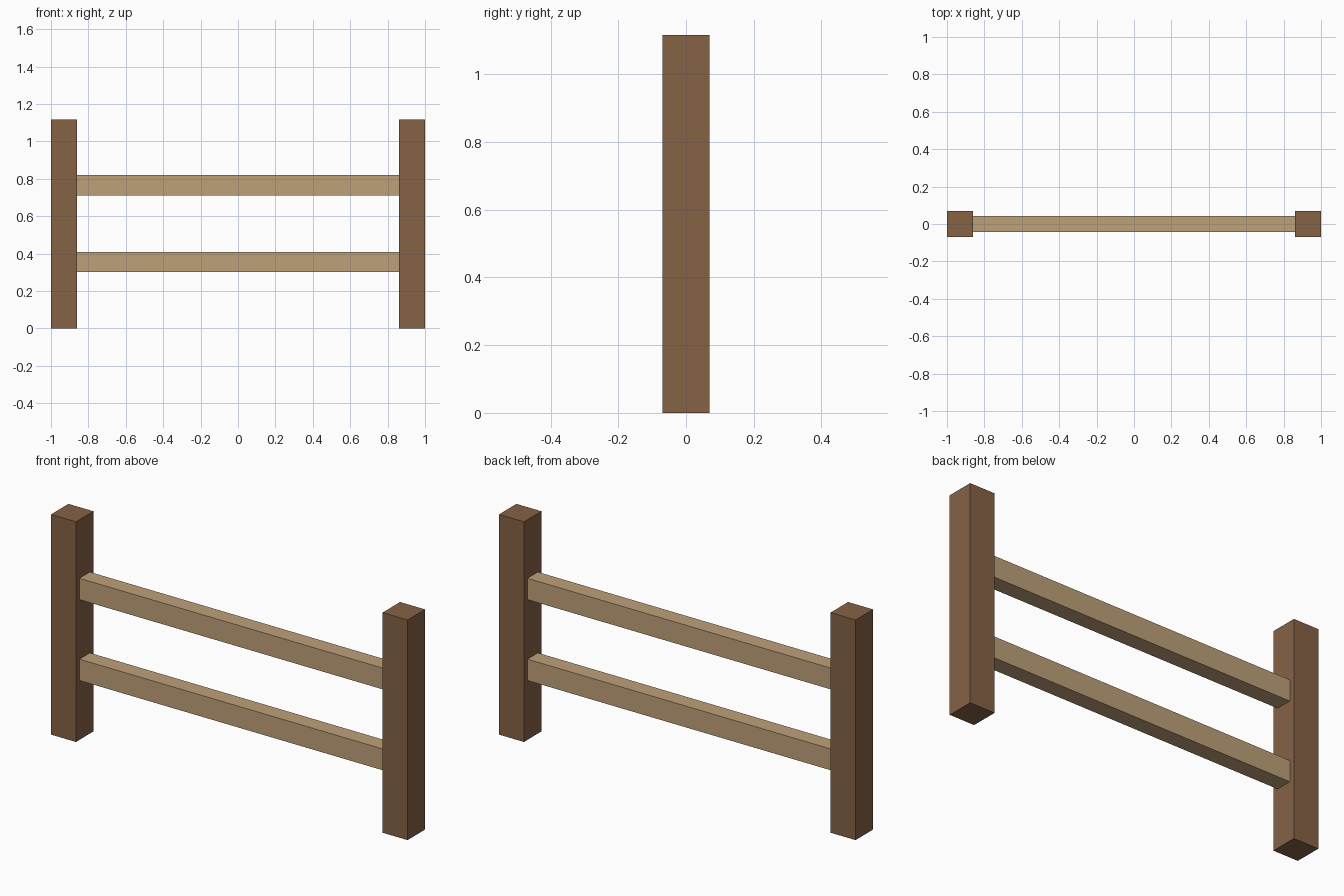
import bpy

if "Cube" in bpy.data.objects:
    bpy.data.objects.remove(bpy.data.objects["Cube"])


def material(name, rgb):
    mat = bpy.data.materials.new(name)
    mat.diffuse_color = (*rgb, 1.0)
    mat.use_nodes = True
    mat.node_tree.nodes["Principled BSDF"].inputs["Base Color"].default_value = mat.diffuse_color
    return mat


def box(name, center, size, mat):
    bpy.ops.mesh.primitive_cube_add(size=1, location=center)
    obj = bpy.context.object
    obj.name = name
    obj.scale = size
    bpy.ops.object.transform_apply(location=False, rotation=False, scale=True)
    obj.data.materials.append(mat)
    return obj


dark_wood = material("dark_wood", (0.238, 0.122, 0.060))
light_wood = material("light_wood", (0.515, 0.355, 0.191))

POST_W, POST_H = 0.14, 1.116
RAIL_D, RAIL_H = 0.084, 0.108
INNER = 1.0 - POST_W

# Square end posts
for side, sign in (("left", -1), ("right", 1)):
    box(f"{side}_post", (sign * (1 - POST_W / 2), 0, POST_H / 2),
        (POST_W, POST_W, POST_H), dark_wood)

# Horizontal rails spanning between the posts
for level, z in (("lower", 0.355), ("upper", 0.765)):
    box(f"{level}_rail", (0, 0, z), (2 * INNER, RAIL_D, RAIL_H), light_wood)
